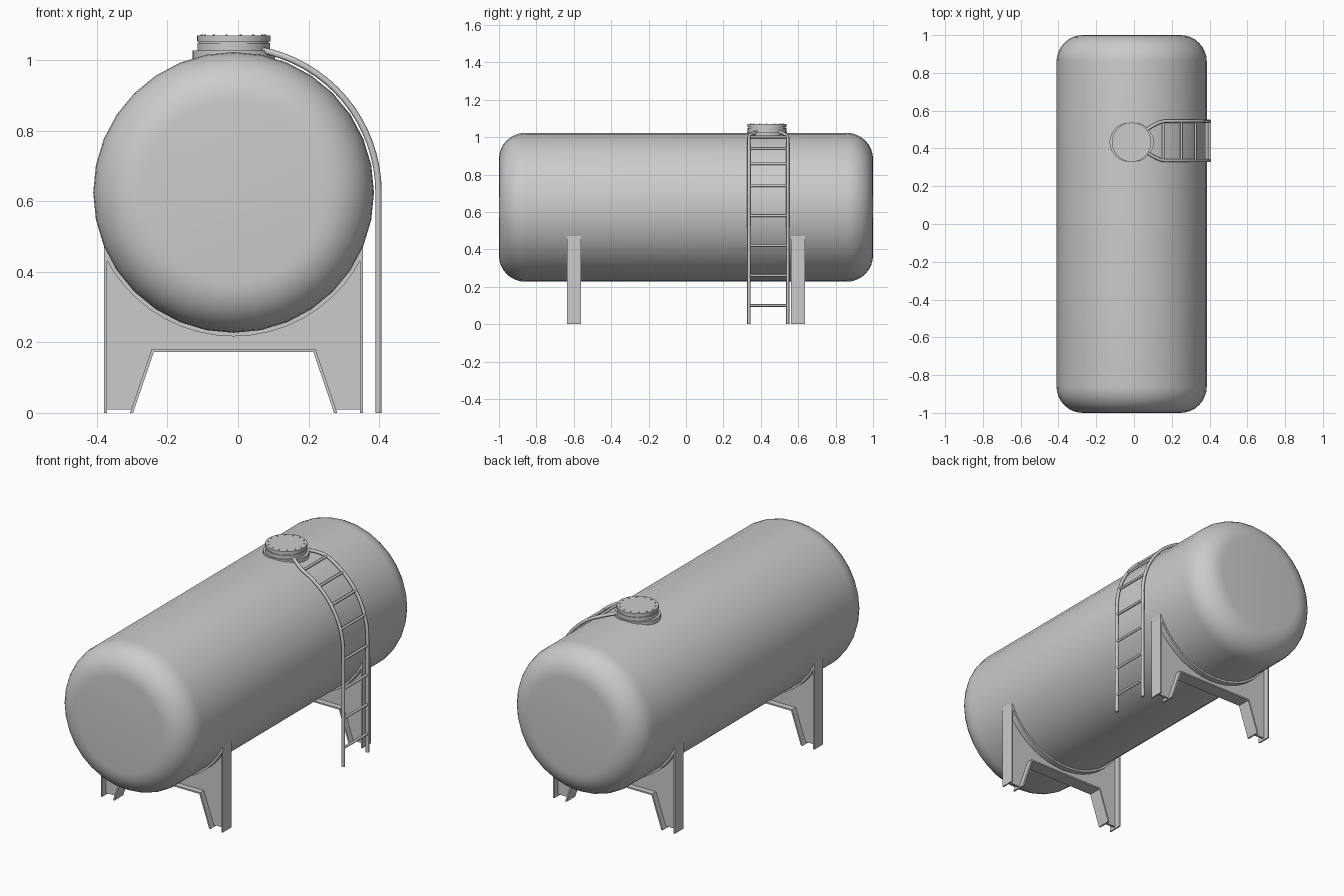
import bpy, bmesh, math
from mathutils import Matrix

if "Cube" in bpy.data.objects:
    bpy.data.objects.remove(bpy.data.objects["Cube"])

CX, CZ, R = -0.0125, 0.625, 0.398   # tank axis and radius
HY = 0.433                          # manhole position along the tank


def finish(name, bm, angle=35):
    bmesh.ops.recalc_face_normals(bm, faces=bm.faces)
    me = bpy.data.meshes.new(name)
    bm.to_mesh(me)
    bm.free()
    me.polygons.foreach_set("use_smooth", [True] * len(me.polygons))
    me.set_sharp_from_angle(angle=math.radians(angle))
    ob = bpy.data.objects.new(name, me)
    bpy.context.collection.objects.link(ob)
    return ob


def lathe(name, profile, segs, matrix):
    """Revolve (radius, height) points around z, cap both ends."""
    bm = bmesh.new()
    rings = [[bm.verts.new((r * math.cos(2 * math.pi * i / segs),
                            r * math.sin(2 * math.pi * i / segs), z))
              for i in range(segs)] for r, z in profile]
    for a, b in zip(rings, rings[1:]):
        for i in range(segs):
            j = (i + 1) % segs
            bm.faces.new((a[i], a[j], b[j], b[i]))
    bm.faces.new(rings[0])
    bm.faces.new(rings[-1])
    bm.transform(matrix)
    return finish(name, bm)


def add_prism(bm, pts, y, depth):
    """Extrude an xz outline along y, centred on y."""
    f = bm.faces.new([bm.verts.new((CX + x, y - depth / 2, z)) for x, z in pts])
    ext = bmesh.ops.extrude_face_region(bm, geom=[f])
    vs = [v for v in ext["geom"] if isinstance(v, bmesh.types.BMVert)]
    bmesh.ops.translate(bm, verts=vs, vec=(0, depth, 0))


def arc(r, half_width, n=18):
    """Lower arc concentric with the tank, from +x to -x."""
    a = math.asin(half_width / r)
    return [(r * math.sin(a - 2 * a * i / n), CZ - r * math.cos(a - 2 * a * i / n))
            for i in range(n + 1)]


# Tank shell with rounded ends
c = 0.14
end = [(R - c + c * math.sin(t), 1 - c + c * math.cos(t))
       for t in [math.pi / 2 * i / 8 for i in range(9)]]
profile = end + [(r, -z) for r, z in reversed(end)]
lathe("tank_shell", profile, 32,
      Matrix.Translation((CX, 0, CZ)) @ Matrix.Rotation(math.pi / 2, 4, 'X'))

# Manhole pad, neck and lid
at_hatch = Matrix.Translation((CX, HY, 0))
lathe("manhole_pad", [(0.117, 0.985), (0.117, 1.028)], 32,
      at_hatch @ Matrix.Diagonal((1, 0.92, 1, 1)))
lathe("manhole_lid", [(0.103, 1.0), (0.103, 1.048), (0.099, 1.048), (0.099, 1.053),
                      (0.104, 1.053), (0.104, 1.07)], 32, at_hatch)

# Lid bolts
bm = bmesh.new()
for i in range(14):
    a = 2 * math.pi * i / 14
    bmesh.ops.create_cone(bm, cap_ends=True, segments=6, radius1=0.004, radius2=0.004,
                          depth=0.006, matrix=Matrix.Translation(
                              (CX + 0.09 * math.cos(a), HY + 0.09 * math.sin(a), 1.07)))
finish("lid_bolts", bm)

# Saddle supports: recessed web edged with flanges
W, T, D = 0.367, 0.008, 0.075
legs = [(-0.285, 0), (-0.226, 0.173), (0.226, 0.173), (0.285, 0)]
legs_in = [(-0.294, 0), (-0.232, 0.181), (0.232, 0.181), (0.294, 0)]
for name, y in (("front_saddle", -0.6), ("back_saddle", 0.6)):
    bm = bmesh.new()
    # web
    add_prism(bm, [(-W + T / 2, 0.01)] + [(-0.288, 0.01), (-0.229, 0.177), (0.229, 0.177),
              (0.288, 0.01)] + [(W - T / 2, 0.01)] + arc(R + 0.004, W - T / 2), y, 0.012)
    # side plates
    for s in (-1, 1):
        add_prism(bm, [(s * W, 0), (s * (W - T), 0), (s * (W - T), 0.455), (s * W, 0.472)], y, D)
    # cradle strip and lower edge strip
    add_prism(bm, arc(R - 0.003, W) + arc(R + 0.01, W)[::-1], y, D)
    add_prism(bm, legs + legs_in[::-1], y, D)
    finish(name, bm, 30)


# Ladder: round bars swept along paths
def bar(name, pts, radius):
    cu = bpy.data.curves.new(name, 'CURVE')
    cu.dimensions = '3D'
    cu.bevel_depth = radius
    cu.bevel_resolution = 2
    cu.use_fill_caps = True
    sp = cu.splines.new('POLY')
    sp.points.add(len(pts) - 1)
    for p, co in zip(sp.points, pts):
        p.co = (*co, 1)
    ob = bpy.data.objects.new(name, cu)
    bpy.context.collection.objects.link(ob)


LR, LY, LW = 0.411, 0.44, 0.104


def on_arc(deg, y):
    a = math.radians(deg)
    return (CX + LR * math.cos(a), y, CZ + LR * math.sin(a))


for name, s in (("ladder_rail_front", -1), ("ladder_rail_back", 1)):
    pts = [(CX + LR, LY + s * LW, 0)]
    pts += [on_arc(d, LY + s * LW) for d in range(0, 66, 5)]
    # rails bend in towards the manhole
    pts += [on_arc(d, LY + s * w) for d, w in ((68, 0.1), (71, 0.092), (75, 0.077), (79, 0.058))]
    bar(name, pts, 0.009)

rungs = [(CX + LR, z) for z in (0.1, 0.26, 0.42, 0.58)]
rungs += [on_arc(d, 0)[::2] for d in (16.3, 34.5, 50, 66)]
for i, (x, z) in enumerate(rungs):
    bar(f"ladder_rung_{i + 1}", [(x, LY - LW, z), (x, LY + LW, z)], 0.007)
